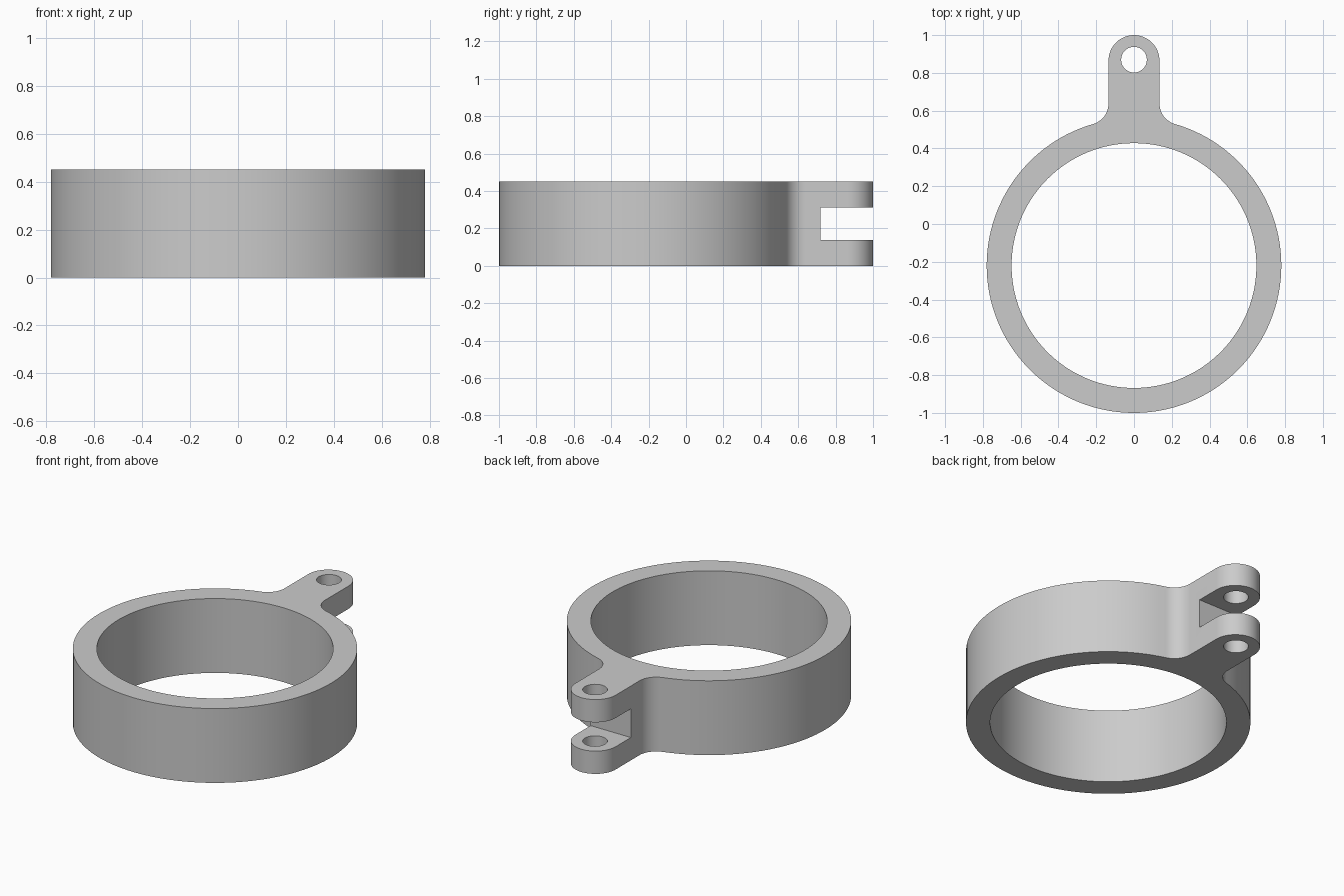
import bpy
import bmesh
from math import sin, cos, pi, sqrt, atan2, radians

if "Cube" in bpy.data.objects:
    bpy.data.objects.remove(bpy.data.objects["Cube"], do_unlink=True)

HEIGHT = 0.45
RING_Y, R_OUT, R_IN = -0.22, 0.78, 0.648
LUG_Y, LUG_R, HOLE_R = 0.865, 0.135, 0.068
FILLET = 0.113
SLOT_Y, SLOT_LOW, SLOT_TOP = 0.72, 0.138, 0.312

grey = bpy.data.materials.new("plain grey")
grey.use_nodes = True
colour = (0.6, 0.6, 0.6, 1)
grey.diffuse_color = colour
grey.node_tree.nodes["Principled BSDF"].inputs["Base Color"].default_value = colour


def arc(cx, cy, r, start, end, steps):
    return [(cx + r * cos(start + (end - start) * i / steps),
             cy + r * sin(start + (end - start) * i / steps)) for i in range(steps + 1)]


def prism(name, outline, low, high):
    """Extrude a closed outline upwards into a solid."""
    bm = bmesh.new()
    base = bm.faces.new([bm.verts.new((x, y, low)) for x, y in outline])
    top = bmesh.ops.extrude_face_region(bm, geom=[base])["geom"]
    bmesh.ops.translate(bm, vec=(0, 0, high - low),
                        verts=[v for v in top if isinstance(v, bmesh.types.BMVert)])
    bmesh.ops.recalc_face_normals(bm, faces=bm.faces)
    mesh = bpy.data.meshes.new(name)
    bm.to_mesh(mesh)
    bm.free()
    mesh.materials.append(grey)
    obj = bpy.data.objects.new(name, mesh)
    bpy.context.collection.objects.link(obj)
    return obj


def cut(target, cutter):
    """Subtract the cutter and discard it."""
    cutter.hide_render = True
    mod = target.modifiers.new("cut", "BOOLEAN")
    mod.operation, mod.solver, mod.object = "DIFFERENCE", "EXACT", cutter
    bpy.context.view_layer.objects.active = target
    bpy.ops.object.modifier_apply(modifier=mod.name)
    bpy.data.objects.remove(cutter, do_unlink=True)


# Outline: ring, filleted into a round-ended lug at the back
fx = LUG_R + FILLET
fy = RING_Y + sqrt((R_OUT + FILLET) ** 2 - fx ** 2)
join = atan2(fy - RING_Y, fx)
outline = arc(0, RING_Y, R_OUT, pi - join, 2 * pi + join, 120)
outline += arc(fx, fy, FILLET, join + pi, pi, 12)[1:]
outline += arc(0, LUG_Y, LUG_R, 0, pi, 32)
outline += arc(-fx, fy, FILLET, 0, -join, 12)[:-1]
clamp = prism("ring_with_hinge_lug", outline, 0, HEIGHT)

# Ring bore, pin hole and hinge slot
cut(clamp, prism("bore", arc(0, RING_Y, R_IN, 0, 2 * pi, 128)[:-1], -0.1, HEIGHT + 0.1))
cut(clamp, prism("pin_hole", arc(0, LUG_Y + 0.005, HOLE_R, 0, 2 * pi, 40)[:-1], -0.1, HEIGHT + 0.1))
cut(clamp, prism("slot", [(-0.3, SLOT_Y), (0.3, SLOT_Y), (0.3, 1.2), (-0.3, 1.2)],
                 SLOT_LOW, SLOT_TOP))

# Smooth walls with crisp rims
bpy.ops.object.select_all(action="DESELECT")
clamp.select_set(True)
bpy.context.view_layer.objects.active = clamp
bpy.ops.object.shade_smooth_by_angle(angle=radians(30))
